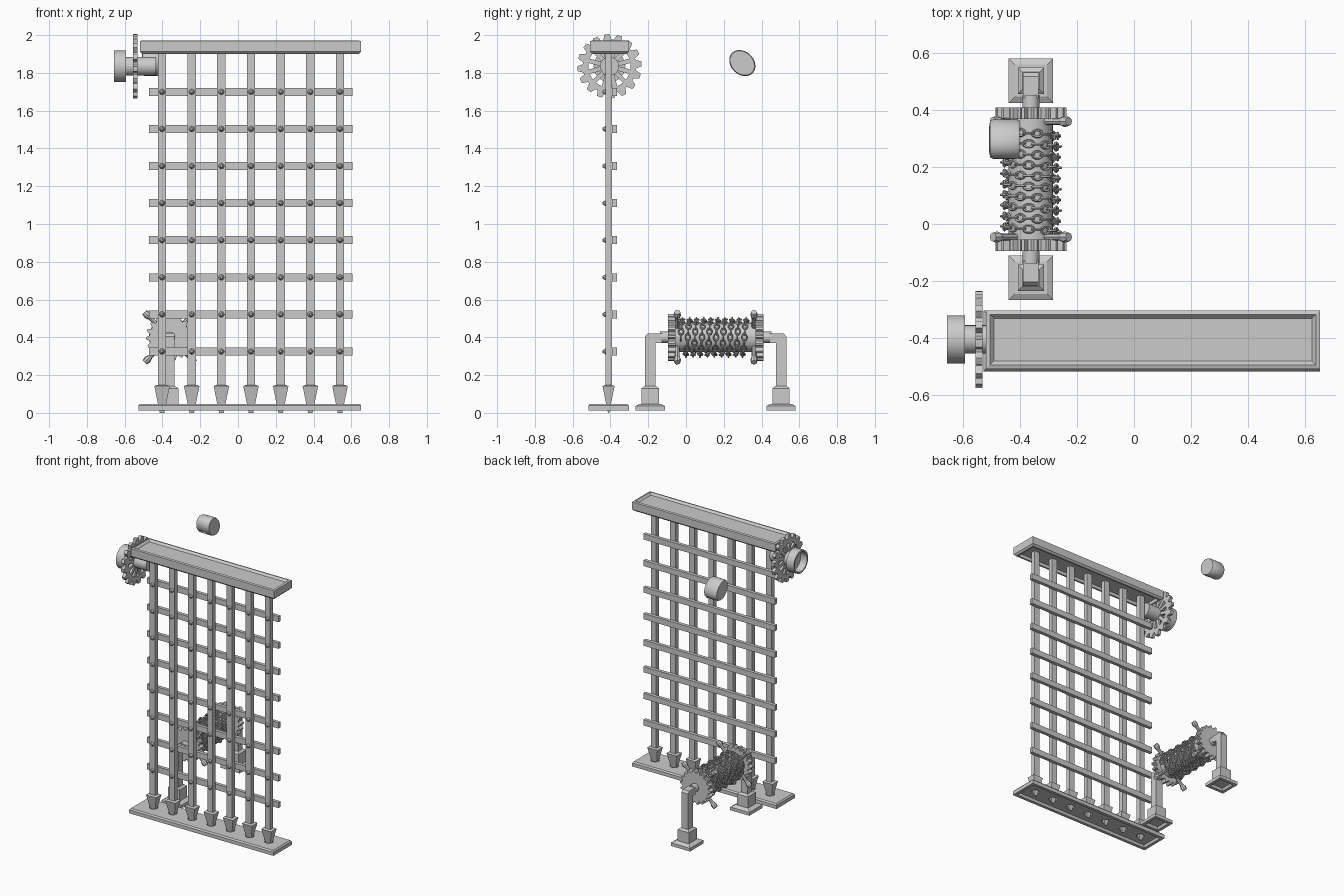
import bpy, bmesh, math
from mathutils import Vector, Matrix

if "Cube" in bpy.data.objects:
    bpy.data.objects.remove(bpy.data.objects["Cube"])

GY = -0.41                      # plane of the gate
WX, WY, WZ = -0.362, 0.157, 0.40  # centre of the winch


def finish(name, bm, smooth=False):
    bmesh.ops.remove_doubles(bm, verts=bm.verts, dist=1e-5)
    bmesh.ops.recalc_face_normals(bm, faces=bm.faces)
    me = bpy.data.meshes.new(name)
    bm.to_mesh(me)
    bm.free()
    ob = bpy.data.objects.new(name, me)
    bpy.context.collection.objects.link(ob)
    if smooth:
        bpy.ops.object.select_all(action='DESELECT')
        ob.select_set(True)
        bpy.context.view_layer.objects.active = ob
        bpy.ops.object.shade_smooth_by_angle(angle=math.radians(35))
    return ob


def bridge(bm, a, b):
    for i in range(len(a)):
        j = (i + 1) % len(a)
        bm.faces.new((a[i], a[j], b[j], b[i]))


def stack(name, cx, cy, hx, hy, levels):
    """Rectangular loops (inset, z) joined into a closed solid."""
    bm = bmesh.new()
    loops = [[bm.verts.new((cx + sx * (hx - i), cy + sy * (hy - i), z))
              for sx, sy in ((-1, -1), (1, -1), (1, 1), (-1, 1))] for i, z in levels]
    for a, b in zip(loops, loops[1:]):
        bridge(bm, a, b)
    bm.faces.new(loops[0])
    bm.faces.new(loops[-1])
    return finish(name, bm)


def box(name, x, y, z):
    return stack(name, sum(x) / 2, sum(y) / 2, (x[1] - x[0]) / 2, (y[1] - y[0]) / 2,
                 [(0, z[0]), (0, z[1])])


def place(axis, u, v, w):
    return Vector((w, u, v)) if axis == 'x' else Vector((u, w, v))


def prism(name, axis, pts, w0, w1, inner=None):
    """Outline extruded along an axis, with an optional hole."""
    bm = bmesh.new()
    mk = lambda P, w: [bm.verts.new(place(axis, u, v, w)) for u, v in P]
    a, b = mk(pts, w0), mk(pts, w1)
    bridge(bm, a, b)
    if inner:
        c, d = mk(inner, w0), mk(inner, w1)
        bridge(bm, c, d)
        bridge(bm, a, c)
        bridge(bm, b, d)
    else:
        bm.faces.new(a)
        bm.faces.new(b)
    return finish(name, bm)


def circle(cu, cv, radii, n, off=0.0):
    return [(cu + radii[i % len(radii)] * math.cos(math.tau * (i + off) / n),
             cv + radii[i % len(radii)] * math.sin(math.tau * (i + off) / n)) for i in range(n)]


def lathe(name, axis, cu, cv, profile, n=24):
    """Revolve (radius, position) points around an axis."""
    bm = bmesh.new()
    loops = [[bm.verts.new(place(axis, u, v, w)) for u, v in circle(cu, cv, [max(r, 1e-4)], n)]
             for r, w in profile]
    for a, b in zip(loops, loops[1:]):
        bridge(bm, a, b)
    bm.faces.new(loops[0])
    bm.faces.new(loops[-1])
    return finish(name, bm, True)


def cut(ob, cutter):
    m = ob.modifiers.new("cut", 'BOOLEAN')
    m.operation, m.object, m.solver = 'DIFFERENCE', cutter, 'EXACT'
    bpy.context.view_layer.objects.active = ob
    bpy.ops.object.modifier_apply(modifier=m.name)
    bpy.data.objects.remove(cutter)


# Top beam (tray-like) and bottom sill with sockets
bar_x = [-0.402 + 0.157 * i for i in range(7)]
stack("top_beam", 0.066, GY + 0.004, 0.586, 0.103,
      [(0.025, 1.925), (0.025, 1.90), (0.012, 1.90), (0, 1.912), (0, 1.968),
       (0.014, 1.972), (0.028, 1.957), (0.036, 1.957)])
sill = stack("bottom_sill", 0.062, GY, 0.59, 0.107,
             [(0.03, 0.03), (0.022, 0.012), (0, 0.012), (0, 0.038), (0.008, 0.048)])
bm = bmesh.new()
for x in bar_x:
    bmesh.ops.create_cone(bm, cap_ends=True, segments=10, radius1=0.03, radius2=0.03, depth=0.2,
                          matrix=Matrix.Translation((x, GY, 0.04)))
cut(sill, finish("socket_cutter", bm))

# Vertical bars with pointed shoes
for x in bar_x:
    box("upright_bar", (x - 0.022, x + 0.022), (GY - 0.016, GY + 0.019), (0.12, 1.93))
    stack("bar_spike", x, GY, 0.041, 0.032, [(0.029, 0.0), (0, 0.142), (0.012, 0.147)])

# Horizontal bars and rivets
bm = bmesh.new()
for i in range(8):
    z = 0.325 + 0.1964 * i
    box("cross_bar", (-0.47, 0.605), (GY + 0.019, GY + 0.044), (z - 0.021, z + 0.021))
    for x in bar_x:
        bmesh.ops.create_cone(bm, cap_ends=True, segments=8, radius1=0.016, radius2=0.006, depth=0.016,
                              matrix=Matrix.Translation((x, GY - 0.024, z)) @ Matrix.Rotation(math.pi / 2, 4, 'X'))
finish("rivets", bm)

# Spoked hoist wheel beside the beam
HY, HZ, X0, X1 = GY + 0.005, 1.835, -0.556, -0.532
prism("hoist_wheel_rim", 'x', circle(HY, HZ, [0.17, 0.17, 0.17, 0.142, 0.142], 80),
      X0, X1, circle(HY, HZ, [0.112], 80))
for i in range(12):
    a = math.tau * (i + 0.5) / 12
    d, t = Vector((math.cos(a), math.sin(a))), Vector((-math.sin(a), math.cos(a))) * 0.012
    c = Vector((HY, HZ))
    prism("hoist_wheel_spoke", 'x',
          [tuple(c + p) for p in (d * 0.04 - t, d * 0.118 - t, d * 0.118 + t, d * 0.04 + t)],
          X0 + 0.003, X1 - 0.003)
lathe("hoist_wheel_hub", 'x', HY, HZ,
      [(0, -0.605), (0.072, -0.605), (0.072, -0.657), (0.084, -0.657), (0.084, -0.593),
       (0.05, -0.593), (0.05, -0.435), (0, -0.435)])

# Loose oval cap behind the beam, with a notch
bm = bmesh.new()
pr = [(0.6, -0.509), (0.93, -0.505), (1, -0.495), (1, -0.412), (0.93, -0.402), (0.85, -0.402)]
loops = []
for r, x in pr:
    ring = []
    for k in range(24):
        a = math.tau * k / 24
        p = Matrix.Rotation(-math.pi / 4, 2) @ Vector((0.077 * r * math.cos(a), 0.061 * r * math.sin(a)))
        ring.append(bm.verts.new((x, 0.298 + p.x, 1.852 + p.y)))
    loops.append(ring)
for a, b in zip(loops, loops[1:]):
    bridge(bm, a, b)
bm.faces.new(loops[0])
bm.faces.new(loops[-1])
cap = finish("loose_cap", bm, True)
cut(cap, box("notch_cutter", (-0.49, -0.435), (0.2, 0.28), (1.77, 1.825)))

# Winch drum, toothed end plates and axle
lathe("winch_drum", 'y', WX, WZ, [(0, -0.06), (0.078, -0.06), (0.078, 0.38), (0, 0.38)])
for s in (-1, 1):
    w = lambda d: WY + s * d
    prism("winch_cog", 'y', circle(WX, WZ, [0.125, 0.125, 0.106, 0.106], 72), w(0.212), w(0.252))
    lathe("axle_collar", 'y', WX, WZ, [(0, w(0.25)), (0.03, w(0.25)), (0.03, w(0.295)), (0, w(0.295))], 12)

    # Turning handles with flared ends
    bm = bmesh.new()
    for k in range(4):
        R = (Matrix.Translation((WX, w(0.203), WZ)) @ Matrix.Rotation(math.pi / 4 + k * math.pi / 2, 4, 'Y'))
        for r1, r2, z0, z1 in ((0.012, 0.012, 0.05, 0.16), (0.013, 0.02, 0.145, 0.167), (0.02, 0.016, 0.167, 0.188)):
            bmesh.ops.create_cone(bm, cap_ends=True, segments=8, radius1=r1, radius2=r2, depth=z1 - z0,
                                  matrix=R @ Matrix.Translation((0, 0, (z0 + z1) / 2)))
    finish("winch_handles", bm)

    # Bent support post, pedestal and foot
    prism("support_post", 'x', [(w(0.374), 0.1), (w(0.374), 0.405), (w(0.36), 0.42), (w(0.285), 0.42),
                                (w(0.285), 0.37), (w(0.319), 0.37), (w(0.319), 0.1)], WX - 0.027, WX + 0.027)
    stack("post_pedestal", WX, w(0.346), 0.046, 0.046, [(0, 0.035), (0, 0.13), (0.016, 0.142)])
    stack("post_foot", WX, w(0.346), 0.078, 0.078,
          [(0.03, 0.03), (0.022, 0.012), (0, 0.012), (0, 0.036), (0.022, 0.048)])

# Chain wound on the drum as a helix of alternating links
bm = bmesh.new()
turns, per = 9.5, 19
total = int(turns * per)
for i in range(total):
    a = math.tau * i / per
    rad = Vector((math.cos(a), 0, math.sin(a)))
    tan = Vector((-math.sin(a), 0, math.cos(a)))
    ax = Vector((0, 1, 0))
    c = Vector((WX, -0.028 + 0.355 * i / total, WZ)) + rad * 0.094
    side, up = (ax, rad) if i % 2 else (rad, -ax)
    loops = []
    for k in range(10):
        t = math.tau * k / 10
        out = tan * math.cos(t) + side * math.sin(t)
        mid = c + tan * 0.0185 * math.cos(t) + side * 0.0115 * math.sin(t)
        loops.append([bm.verts.new(mid + 0.0048 * (out * math.cos(q) + up * math.sin(q)))
                      for q in (0, math.tau * 0.2, math.tau * 0.4, math.tau * 0.6, math.tau * 0.8)])
    for k in range(10):
        bridge(bm, loops[k], loops[(k + 1) % 10])
finish("wound_chain", bm)
